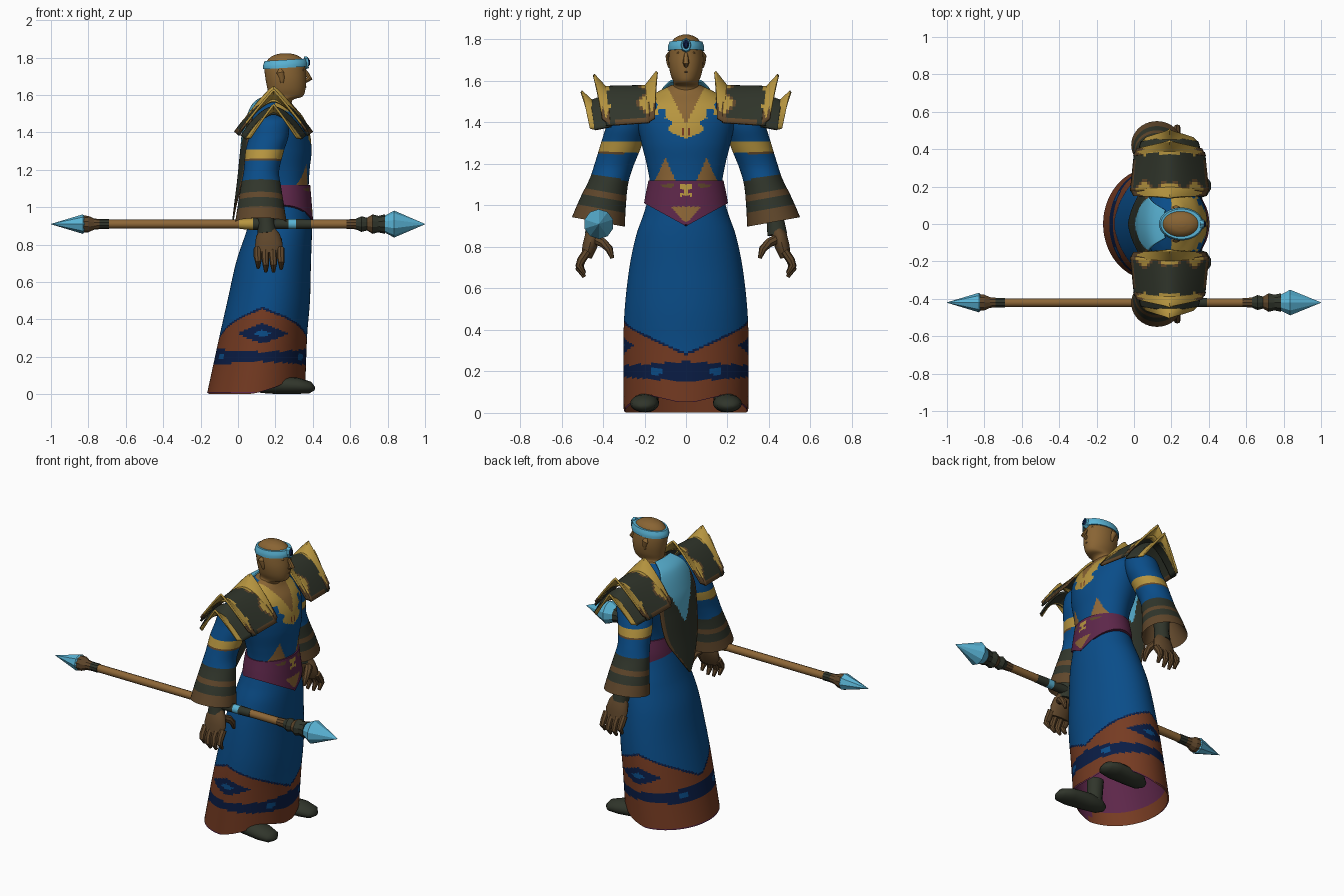
import bpy, bmesh, math
from mathutils import Vector

if "Cube" in bpy.data.objects:
    bpy.data.objects.remove(bpy.data.objects["Cube"])

COL = {"blue": (0.003, 0.074, 0.25), "navy": (0.003, 0.012, 0.06), "skin": (0.25, 0.128, 0.034),
       "dark_green": (0.030, 0.036, 0.024), "gold": (0.47, 0.30, 0.05), "rust": (0.18, 0.044, 0.016),
       "purple": (0.11, 0.02, 0.068), "cyan": (0.10, 0.45, 0.66), "leather": (0.115, 0.062, 0.024),
       "wood": (0.27, 0.135, 0.038)}
MATS = {}
for key, c in COL.items():
    MATS[key] = bpy.data.materials.new(key)
    MATS[key].diffuse_color = (*c, 1)


def grid(name, rows, rule, wrap=True, cap=(True, True), thick=0, mirror=False, angle=40):
    """Skin rows of points; rule is a colour name or a function of the face centre."""
    bm = bmesh.new()
    vs = [[bm.verts.new(p) for p in r] for r in rows]
    n = len(rows[0])
    for a, b in zip(vs, vs[1:]):
        for i in range(n if wrap else n - 1):
            j = (i + 1) % n
            bm.faces.new((a[i], a[j], b[j], b[i]))
    if wrap and cap[0]:
        bm.faces.new(vs[0])
    if wrap and cap[1]:
        bm.faces.new(vs[-1])
    bmesh.ops.recalc_face_normals(bm, faces=bm.faces)
    me = bpy.data.meshes.new(name)
    names = []
    for f in bm.faces:
        k = rule if isinstance(rule, str) else rule(f.calc_center_median())
        if k not in names:
            names.append(k)
            me.materials.append(MATS[k])
        f.material_index = names.index(k)
        f.smooth = angle > 0
    bm.to_mesh(me)
    bm.free()
    if angle > 0:
        me.set_sharp_from_angle(angle=math.radians(angle))
    ob = bpy.data.objects.new(name, me)
    bpy.context.collection.objects.link(ob)
    if thick:
        m = ob.modifiers.new("thickness", "SOLIDIFY")
        m.thickness, m.offset = thick, 0
    if mirror:
        ob.modifiers.new("mirror", "MIRROR").use_axis = (False, True, False)
    return ob


def spline(st, sub):
    """Catmull-Rom through tuples."""
    out = []
    for i in range(len(st) - 1):
        p = [st[max(0, min(len(st) - 1, i + k))] for k in (-1, 0, 1, 2)]
        for j in range(sub):
            t = j / sub
            out.append(tuple(0.5 * (2 * b + (c - a) * t + (2 * a - 5 * b + 4 * c - d) * t * t
                             + (3 * b - a - 3 * c + d) * t ** 3) for a, b, c, d in zip(*p)))
    return out + [tuple(st[-1])]


def loft(name, st, rule, n=32, sub=4, warp=None, **kw):
    """Stations (z, x_back, x_front, half_width) or (z, x_back, x_front, y0, y1)."""
    rows = []
    for s in spline([s if len(s) == 5 else (*s[:3], -s[3], s[3]) for s in st], sub):
        row = []
        for i in range(n):
            a = math.tau * i / n
            x = (s[1] + s[2]) / 2 + (s[2] - s[1]) / 2 * math.cos(a)
            y = (s[3] + s[4]) / 2 + (s[4] - s[3]) / 2 * math.sin(a)
            row.append((x, y, warp(x, y, s[0]) if warp else s[0]))
        rows.append(row)
    return grid(name, rows, rule, **kw)


def tube(name, pts, radii, rule, n=10, **kw):
    """Tapered tube along a path; a radius may be a pair."""
    P = [Vector(p) for p in pts]
    rows = []
    for i, p in enumerate(P):
        d = (P[min(i + 1, len(P) - 1)] - P[max(i - 1, 0)]).normalized()
        u = d.cross(Vector((0, 1, 0) if abs(d.y) < 0.9 else (0, 0, 1))).normalized()
        v = d.cross(u)
        r = radii[i] if isinstance(radii[i], tuple) else (radii[i], radii[i])
        rows.append([p + u * r[0] * math.cos(math.tau * k / n) + v * r[1] * math.sin(math.tau * k / n)
                     for k in range(n)])
    return grid(name, rows, rule, **kw)


# Robe skirt with chain-of-diamonds border, and its lining
def hem(x, y, z):
    f = max(0, min(1, (x - 0.08) / 0.22))
    lift = 0.05 + 0.035 * max(0, 1 - abs(abs(y) - 0.19) / 0.15)
    return z + 0.006 + lift * f * max(0, 1 - z / 0.4)


def robe_rule(c):
    t = 1 - abs(abs(math.atan2(c.y, c.x - 0.13)) - math.pi / 2) / (math.pi / 2)
    top = 0.275 + 0.18 * t
    if c.z > top + 0.012:
        return "blue"
    if c.z > top:
        return "navy"
    d = abs(c.z - 0.325) / 0.055 + (1 - t) / 0.32
    if d < 1:
        return "blue" if d < 0.35 else "navy"
    d = abs(c.z - 0.2) / (0.048 - 0.022 * t)
    if d < 1:
        return "blue" if d < 0.4 and abs(t - 0.38) < 0.08 else "navy"
    return "purple" if c.z < 0.012 else "rust"


ROBE = [(0, -.165, .36, .30), (.3, -.10, .37, .302), (.5, -.055, .385, .295), (.7, -.01, .39, .272),
        (.85, .04, .395, .24), (.95, .07, .393, .205), (1.04, .095, .385, .178)]
loft("robe_skirt", ROBE, robe_rule, n=180, sub=24, warp=hem, cap=(False, True))
loft("robe_lining", [(z - .004, b + .006, f - .006, w - .006) for z, b, f, w in ROBE[:4]],
     lambda c: "rust" if c.x < .1 and c.z < .06 else "purple", n=48, sub=6, warp=hem, cap=(False, True))


# Torso with neckline and trim
def torso_rule(c):
    y = abs(c.y)
    if c.x > 0.2:
        if c.z > 1.4 and y < (c.z - 1.39) * 0.5:
            return "skin"
        if abs(c.z - 1.355) < 0.02 and 0.006 < y < 0.016:
            return "rust"
        if abs(y - 0.115) < 0.02 and abs(c.z - 1.445) < 0.02:
            return "blue"
        if c.z > 1.31 and y < min(0.16, 0.02 + (c.z - 1.31) * 0.8) + 0.025 * math.sin(c.z * 75):
            return "gold"
        if abs(y - 0.1) < 0.045 * (1.23 - c.z) / 0.1:
            return "wood"
    return "blue"


loft("torso", [(1.0, .09, .385, .183), (1.1, .11, .378, .174), (1.2, .10, .383, .19), (1.3, .07, .393, .215),
               (1.4, .06, .383, .235), (1.48, .07, .35, .235), (1.54, .10, .30, .15), (1.58, .14, .27, .07)],
     torso_rule, n=150, sub=14)


# Belt, pointed at the front
def belt_rule(c):
    y = abs(c.y)
    if c.x > 0.25:
        if y < 0.025 and 1.045 < c.z < 1.1:
            return "gold" if y < 0.012 or abs(c.z - 1.07) > 0.01 else "purple"
        if c.z < 0.995 and y < (c.z - 0.915) * 0.95:
            return "wood"
        if abs(y - 0.09) < 0.03 and abs(c.z - 1.095) < 0.008:
            return "leather"
    return "purple"


loft("belt", [(.9, .085, .403, .202), (1.0, .087, .396, .194), (1.12, .10, .386, .181)], belt_rule, n=120,
     sub=14, warp=lambda x, y, z: z + (1.12 - z) / 0.22 * 0.55 * abs(y))


# Sleeves with armband and striped cuffs
def tilt(x, y, z):
    return z + 0.18 * (y - 0.42) * max(0, min(1, (1.3 - z) / 0.2))


def sleeve_rule(c):
    h = c.z - 0.18 * (c.y - 0.42)
    if 1.25 < c.z < 1.31:
        return "gold" if c.z > 1.258 else "leather"
    for z, k in ((1.145, "blue"), (1.075, "dark_green"), (1.045, "leather"), (.99, "dark_green")):
        if h > z:
            return k
    return "leather"


loft("sleeve", [(1.50, .12, .23, .20, .30), (1.46, .08, .27, .18, .36), (1.38, .06, .27, .19, .385),
                (1.3, .04, .245, .21, .41), (1.2, .03, .22, .255, .44), (1.12, .015, .23, .28, .465),
                (1.02, 0, .245, .29, .51), (.92, -.015, .26, .295, .55)], sleeve_rule, n=40, sub=10,
     warp=tilt, cap=(True, False), mirror=True)
loft("cuff_lining", [(.92, -.013, .258, .297, .548), (1.08, .03, .21, .31, .45)], "leather", n=32,
     warp=tilt, cap=(False, True), mirror=True)

# Gloved hands
tube("bracer", [(.14, .41, 1.06), (.15, .43, .93), (.155, .44, .86)], [.05, .044, .05], "dark_green", mirror=True)
tube("palm", [(.155, .435, .89), (.16, .45, .85), (.165, .465, .80), (.165, .48, .75)],
     [(.038, .032), (.064, .038), (.074, .036), (.066, .026)], "leather", n=14, mirror=True)
for i in range(4):
    x, dz = .105 + .041 * i, (.02, 0, 0, .015)[i]
    tube("finger", [(x, .475, .78), (x, .505, .735), (x + .003, .515, .695 + dz), (x + .003, .49, .655 + dz)],
         [.021, .021, .018, .009], "leather", n=8, mirror=True)
tube("thumb", [(.19, .45, .84), (.215, .40, .82), (.22, .37, .79), (.22, .355, .745)],
     [.024, .023, .019, .009], "leather", n=8, mirror=True)


# Layered shoulder armour
def arch(yt, yb, zt, zb, xh, e=1.7, n=28):
    out = []
    for i in range(n + 1):
        u = -1 + 2 * i / n
        out.append((.19 + xh * u, yt + (yb - yt) * abs(u), zb + (zt - zb) * (1 - abs(u) ** e)))
    return out


def plate_rule(c):
    edge = abs(c.x - .19)
    if edge > .185 - .04 * max(0, c.y - .3):
        return "leather"
    wave = .02 * math.sin(edge * 60)
    if c.y < .2 + wave or c.y > .378 - wave * .5:
        return "gold"
    return "leather" if c.y < .215 + wave else "dark_green"


def trim_rule(c):
    return "leather" if abs(c.x - .19) > .15 + .02 * math.sin(c.y * 200) else "gold"


for name, a, b, rule in (
        ("shoulder_inner_flange", (.14, .15, 1.645, 1.42, .19, 1.15), (.195, .185, 1.575, 1.40, .205), trim_rule),
        ("shoulder_plate", (.185, .175, 1.575, 1.40, .207), (.405, .385, 1.57, 1.385, .185), plate_rule),
        ("shoulder_rim", (.385, .365, 1.565, 1.385, .19), (.445, .405, 1.63, 1.42, .17, 1.05), trim_rule),
        ("shoulder_outer_plate", (.37, .36, 1.535, 1.38, .172), (.465, .44, 1.50, 1.365, .15), "dark_green"),
        ("shoulder_outer_rim", (.45, .43, 1.50, 1.365, .152), (.505, .46, 1.55, 1.37, .125, 1.05), trim_rule)):
    A, B = arch(*a), arch(*b)
    rows = [[Vector(p).lerp(Vector(q), k / 14) for p, q in zip(A, B)] for k in range(15)]
    grid(name, rows, rule, wrap=False, thick=.012, mirror=True)

# Back cape, cyan wedge on dark cloth
CAPE = spline([(.16, 1.60, .075), (.08, 1.55, .12), (.03, 1.42, .17), (.015, 1.3, .18), (0, 1.15, .155),
               (-.015, 1.03, .085), (-.028, .92, .006)], 10)


def cape_rule(c):
    w = min(CAPE, key=lambda s: abs(s[1] - c.z))[2]
    if c.z > 1.24 and abs(c.y) < (c.z - 1.22) * 0.5:
        return "cyan"
    return "leather" if abs(c.y) > w * 0.88 else "dark_green"


grid("cape", [[(x + 1.2 * (w * k / 16) ** 2, w * k / 16, z) for k in range(-16, 17)] for x, z, w in CAPE],
     cape_rule, wrap=False, thick=.008)

# Head and face
loft("head", [(1.5, .14, .29, .085), (1.57, .165, .29, .064), (1.592, .165, .345, .06), (1.63, .158, .36, .074),
              (1.68, .148, .364, .083), (1.73, .142, .362, .083), (1.765, .145, .36, .077),
              (1.795, .165, .342, .064), (1.814, .195, .312, .043), (1.823, .235, .275, .015)], "skin", n=36)
tube("nose", [(.355, 0, 1.735), (.370, 0, 1.71), (.383, 0, 1.688), (.358, 0, 1.672)],
     [.008, .012, .016, .01], "skin", n=8)
tube("brow", [(.352, .008, 1.733), (.345, .035, 1.736), (.32, .056, 1.728)], [.008, .009, .006], "skin",
     n=8, mirror=True)
tube("eye", [(.352, .022, 1.716), (.342, .042, 1.716)], [.005, .004], "leather", n=6, mirror=True)
tube("mouth", [(.350, -.025, 1.641), (.361, 0, 1.643), (.350, .025, 1.641)], [.003, .005, .003], "leather", n=6)
tube("ear", [(.235, .08, 1.665), (.235, .087, 1.69), (.225, .091, 1.72), (.225, .082, 1.738)],
     [(.008, .006), (.014, .007), (.02, .008), (.008, .005)], "skin", n=8, mirror=True)

# Headband and gem
loft("headband", [(1.742, .134, .370, .088), (1.762, .134, .371, .087), (1.785, .143, .365, .080)], "cyan", n=40,
     warp=lambda x, y, z: z + .06 * (x - .2))
tube("headband_crest", [(.355, 0, 1.772), (.376, 0, 1.774)], [(.036, .028), (.03, .022)], "cyan", n=8, angle=0)
tube("headband_gem", [(.374, 0, 1.774), (.384, 0, 1.774)], [(.026, .017), (.012, .009)], "navy", n=8, angle=0)

# Shoes and ankles
tube("shoe", [(.08, .18, .045), (.12, .183, .05), (.2, .19, .052), (.32, .20, .045), (.385, .205, .036),
              (.41, .207, .03)],
     [(.02, .025), (.043, .05), (.05, .06), (.043, .07), (.032, .055), (.01, .02)], "dark_green", n=16,
     angle=60, mirror=True)
tube("ankle", [(.15, .18, .05), (.15, .17, .2)], [.045, .05], "dark_green", n=12, mirror=True)


# Staff with faceted tips
def staff(name, prof, rule, n=10, angle=40):
    tube(name, [(x, -.42, .91) for x, r in prof], [r for x, r in prof], rule, n=n, angle=angle)


staff("staff_shaft", [(-.8, .024), (.78, .024)], "wood")
staff("staff_front_tip", [(.77, .035), (.785, .045), (.835, .072), (1.0, .001)], "cyan", n=10, angle=0)
staff("staff_back_tip", [(-.81, .035), (-.83, .052), (-1.0, .001)], "cyan", n=8, angle=0)
staff("staff_front_collar", [(.58, .025), (.63, .028), (.66, .042), (.69, .034), (.72, .052), (.75, .044),
                             (.785, .052)],
      lambda c: "leather" if c.x < .63 or .69 < c.x < .72 else "dark_green", angle=0)
staff("staff_back_collar", [(-.83, .046), (-.80, .044), (-.77, .03), (-.74, .027), (-.69, .027)],
      lambda c: "dark_green" if c.x > -.74 else "leather", angle=0)
staff("staff_grip", [(-.04, .008), (.01, .026), (.08, .032), (.2, .027), (.27, .027), (.31, .027), (.39, .025)],
      lambda c: "gold" if c.x < .1 else "cyan" if .27 < c.x < .31 else "dark_green")

for m in bpy.data.materials:
    if m.users and not m.is_grease_pencil:
        m.use_nodes = True
        m.node_tree.nodes["Principled BSDF"].inputs["Base Color"].default_value = m.diffuse_color
